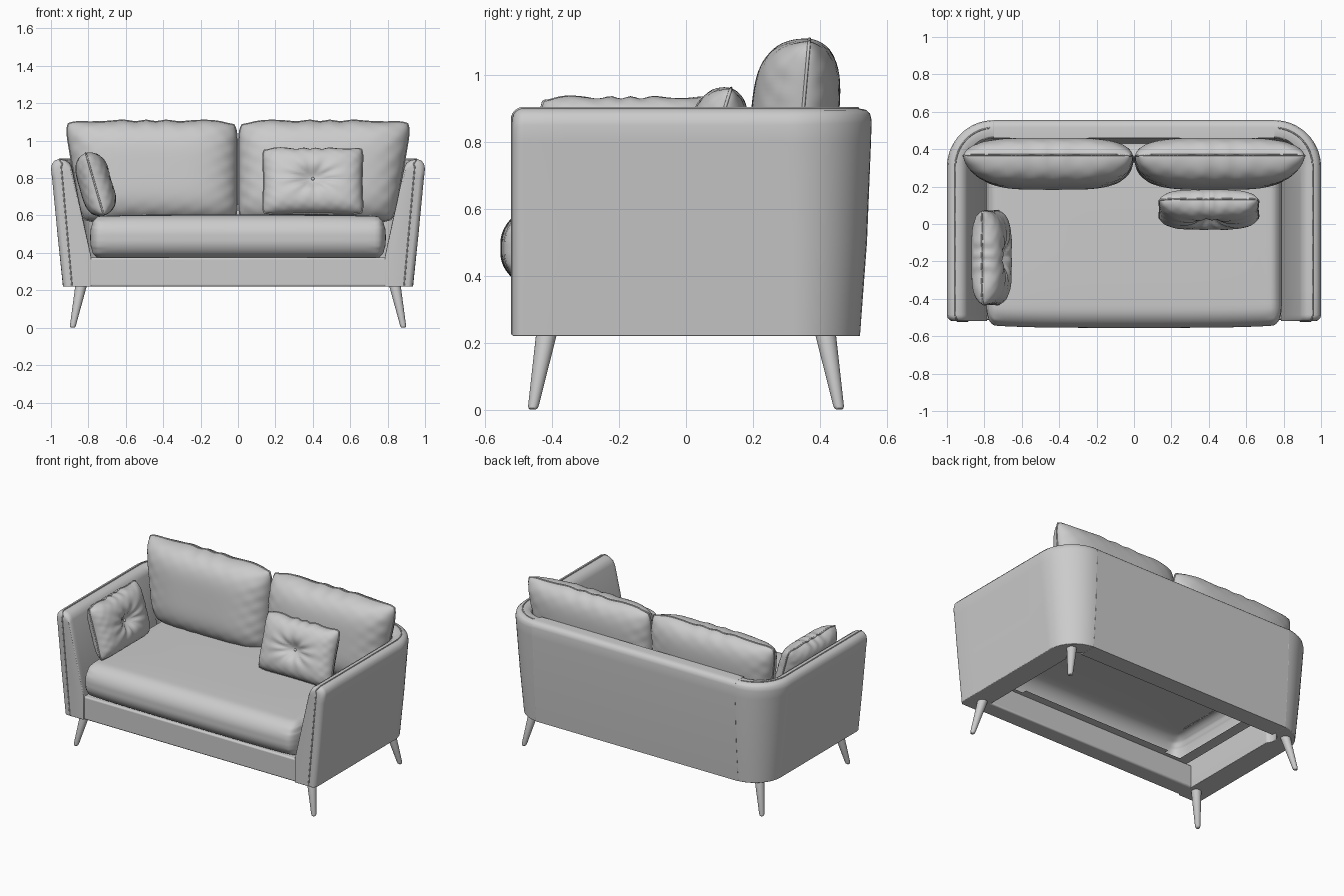
import bpy, bmesh
from math import sin, cos, pi, radians, exp, atan2, hypot, sqrt
from mathutils import Matrix, Vector

if "Cube" in bpy.data.objects:
    bpy.data.objects.remove(bpy.data.objects["Cube"])


def finish(name, bm, angle=40, bevel=0):
    bmesh.ops.recalc_face_normals(bm, faces=bm.faces)
    me = bpy.data.meshes.new(name)
    bm.to_mesh(me)
    bm.free()
    ob = bpy.data.objects.new(name, me)
    bpy.context.collection.objects.link(ob)
    if bevel:
        m = ob.modifiers.new("soft_edges", "BEVEL")
        m.width, m.segments, m.limit_method, m.angle_limit = bevel, 3, "ANGLE", radians(50)
    bpy.ops.object.select_all(action="DESELECT")
    ob.select_set(True)
    bpy.context.view_layer.objects.active = ob
    bpy.ops.object.shade_smooth_by_angle(angle=radians(angle))
    return ob


def loft(name, rings, angle=40, bevel=0):
    """Skin closed rings of points and cap both ends."""
    bm = bmesh.new()
    vs = [[bm.verts.new(p) for p in r] for r in rings]
    n = len(vs[0])
    for a, b in zip(vs, vs[1:]):
        for i in range(n):
            bm.faces.new((a[i], a[(i + 1) % n], b[(i + 1) % n], b[i]))
    bm.faces.new(vs[0])
    bm.faces.new(vs[-1])
    return finish(name, bm, angle, bevel)


def piping(name, pts, radius=0.004, cyclic=False):
    cu = bpy.data.curves.new(name, "CURVE")
    cu.dimensions, cu.bevel_depth, cu.bevel_resolution = "3D", radius, 1
    sp = cu.splines.new("POLY")
    sp.points.add(len(pts) - 1)
    for q, p in zip(sp.points, pts):
        q.co = (*p, 1)
    sp.use_cyclic_u = cyclic
    bpy.context.collection.objects.link(bpy.data.objects.new(name, cu))


def pillow(name, w, h, front, back, mat, power, corner=0, pinch=0, taper=0, tuft=0, n=56):
    """Two puffed sheets meeting in a piped seam; the front faces local -y."""
    def shape(u, v, side):
        x = w * u * (1 - corner * v ** 8) * (1 - pinch * (1 - v * v)) + taper * v * (1 + u) / 2
        z = h * v * (1 - corner * w / h * u ** 8) * (1 - pinch * (1 - u * u))
        z += 0.004 * sin(17 * u + 2 * sin(5 * u)) * max(v, 0) ** 6
        f = sqrt(max(0, (1 - abs(u) ** power) * (1 - abs(v) ** power)))
        # gathers along the seam, and creases running to the button
        edge = max(abs(u), abs(v)) ** 6
        f *= 1 + 0.06 * edge * sin(23 * u + 4 * v) * sin(19 * v - 3 * u)
        if tuft and side < 0:
            r = hypot(u, v)
            f *= 1 - tuft * exp(-(r / 0.28) ** 2)
            f *= 1 + 0.08 * sin(10 * atan2(v, u)) * min(1, r * 4) * exp(-(r / 0.6) ** 2)
        return mat @ Vector((x, f * (-front if side < 0 else back), z))

    s = [sin(pi / 2 * (2 * i / n - 1)) for i in range(n + 1)]
    bm = bmesh.new()
    for side in (-1, 1):
        g = [[bm.verts.new(shape(u, v, side)) for u in s] for v in s]
        for j in range(n):
            for i in range(n):
                bm.faces.new((g[j][i], g[j][i + 1], g[j + 1][i + 1], g[j + 1][i]))
    bmesh.ops.remove_doubles(bm, verts=bm.verts, dist=1e-5)
    finish(name, bm, 60)
    rim = ([(u, -1) for u in s[:-1]] + [(1, v) for v in s[:-1]]
           + [(u, 1) for u in s[:0:-1]] + [(-1, v) for v in s[:0:-1]])
    piping(name + "_piping", [shape(u, v, 1) for u, v in rim], 0.005, True)
    if tuft:
        bm = bmesh.new()
        bmesh.ops.create_uvsphere(bm, u_segments=16, v_segments=8, radius=0.009,
                                  matrix=mat @ Matrix.Translation((0, -front * (1 - tuft), 0)))
        finish(name + "_button", bm)


def place(x, y, z, turn=0, tilt=0):
    return (Matrix.Translation((x, y, z)) @ Matrix.Rotation(radians(turn), 4, "Z")
            @ Matrix.Rotation(radians(-tilt), 4, "X"))


# Arms: cross-section (inward offset, z) swept along the side and round the back corner
ARM = [(0.065, 0.22), (0.035, 0.5), (0.006, 0.8), (0.0, 0.85), (0.006, 0.878), (0.022, 0.895),
       (0.045, 0.901), (0.075, 0.896), (0.098, 0.882), (0.112, 0.855), (0.215, 0.38), (0.215, 0.22)]
BACK = [(0.035, 0.22), (0.015, 0.5), (0.002, 0.8), (0.0, 0.86), (0.004, 0.882), (0.014, 0.894),
        (0.04, 0.9), (0.07, 0.9), (0.088, 0.897), (0.096, 0.88), (0.13, 0.38), (0.13, 0.22)]
# path stops: x, y, turn angle, blend to back section, inset of the rounded front end
R = 0.035
path = [(1.0, -0.52 + R * (1 - cos(b)), 0, 0, R * (1 - sin(b)))
        for b in [pi / 2 * i / 6 for i in range(1, 7)]]
path += [(1.0, -0.485 + 0.79 * i / 6, 0, 0, 0) for i in range(1, 6)]
for i in range(17):
    a = pi / 2 * i / 16
    path.append((0.75 + 0.25 * cos(a), 0.305 + 0.25 * sin(a), a, i / 16, 0))


def arm_point(sx, stop, k):
    x, y, a, t, e = stop
    o = ARM[k][0] * (1 - t) + BACK[k][0] * t + (e if k < 6 else 0.6 * e if k == 6 else 0)
    z = ARM[k][1] * (1 - t) + BACK[k][1] * t - (e if 3 <= k <= 9 else 0)
    return Vector((sx * (x - o * cos(a)), y - o * sin(a), z))


for sx, side in ((-1, "left"), (1, "right")):
    loft(side + "_arm", [[arm_point(sx, s, k) for k in range(len(ARM))] for s in path[:1] + path[1:]],
         40, 0.01)
    seam = [(sx * 0.888, -0.519, 0.225), (sx * 0.945, -0.519, 0.86)]
    seam += [arm_point(sx, s, 6) for s in path[:-1]]
    piping(side + "_arm_piping", seam)

# Back panel and front rail: profiles in y, z run across the width
for name, half, prof, bev in (
        ("back_panel", 0.752, [(0.40, 0.22), (0.52, 0.22), (0.541, 0.5), (0.553, 0.8), (0.555, 0.865),
                               (0.55, 0.885), (0.535, 0.897), (0.515, 0.9), (0.46, 0.9), (0.42, 0.4)], 0),
        ("front_rail", 0.80, [(-0.512, 0.22), (-0.40, 0.22), (-0.40, 0.375), (-0.512, 0.375)], 0.01)):
    loft(name, [[(x, y, z) for y, z in prof] for x in (-half, half)], 40, bev)

# Seat cushion: rounded box with a gentle crown and bowed front, hollow underneath
bm = bmesh.new()
bmesh.ops.create_cube(bm, size=2)
bmesh.ops.subdivide_edges(bm, edges=bm.edges, cuts=39, use_grid_fill=True)
size, rad = Vector((0.79, 0.49, 0.112)), Vector((0.05, 0.1, 0.1))
for v in bm.verts:
    p = Vector([sin(pi / 2 * c) * s for c, s in zip(v.co, size)])
    core = Vector([max(-s + r, min(s - r, c)) for c, s, r in zip(p, size, rad)])
    d = Vector([(a - b) / r for a, b, r in zip(p, core, rad)])
    if d.length > 0:
        p = core + d.normalized() * rad
    fx, fy = 1 - (p.x / 0.8) ** 4, 1 - (p.y / 0.5) ** 4
    p.z += 0.012 * max(0, fx * fy) * (1 if p.z > 0 else 0)
    if p.y < 0:
        p.y -= 0.015 * max(0, fx) * (-p.y / 0.49)
    # side gathers at the front corners
    p.z += 0.003 * sin(p.z * 170) * max(0, abs(p.x) - 0.7) / 0.09
    v.co = p + Vector((0, -0.05, 0.482))
bmesh.ops.recalc_face_normals(bm, faces=bm.faces)
under = []
for f in bm.faces:
    c = f.calc_center_median()
    if c.z < 0.39 and abs(c.x) < 0.68 and -0.36 < c.y < 0.36:
        under.append(f)
bmesh.ops.delete(bm, geom=under, context="FACES")
finish("seat_cushion", bm, 60)

# Back cushions, wider at the top, fuller in front and leaning back
for sx, side in ((-1, "left"), (1, "right")):
    pillow(side + "_back_cushion", 0.437, 0.272, 0.155, 0.108,
           Matrix.Diagonal((sx, 1, 1, 1)) @ place(0.442, 0.345, 0.833, 0, 5),
           4, corner=0.04, taper=0.045)

# Tufted throw pillows
pillow("left_throw_pillow", 0.255, 0.175, 0.093, 0.085, place(-0.765, -0.18, 0.765, 90, 16),
       4, corner=0.04, pinch=0.03, tuft=0.5)
pillow("right_throw_pillow", 0.27, 0.185, 0.088, 0.08, place(0.4, 0.08, 0.783, 0, 17),
       4, corner=0.04, pinch=0.03, tuft=0.5)

# Splayed tapered legs with rounded feet
for sx, sd in ((-1, "left"), (1, "right")):
    for sy, fd in ((-1, "front"), (1, "rear")):
        rings = []
        for z, r in ((0, 0.009), (0.004, 0.014), (0.012, 0.016), (0.225, 0.031), (0.25, 0.031)):
            k = z / 0.22
            cx, cy = sx * (0.885 - 0.045 * k), sy * (0.458 - 0.04 * k)
            rings.append([(cx + r * cos(i * pi / 12), cy + r * sin(i * pi / 12), z) for i in range(24)])
        loft(f"{fd}_{sd}_leg", rings)
